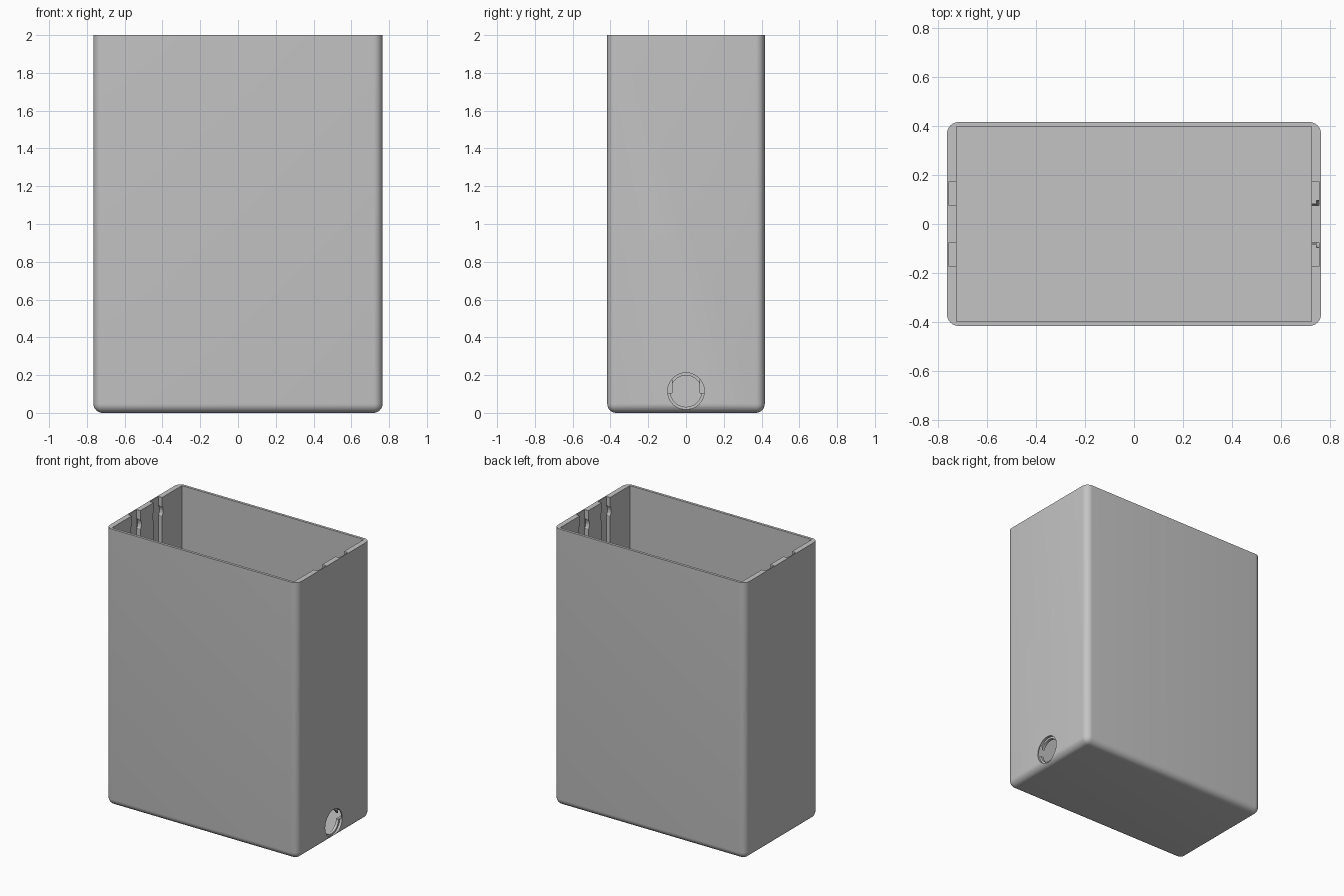
import bpy, bmesh, math
from mathutils import Matrix, Vector

old = bpy.data.objects.get("Cube")
if old:
    bpy.data.objects.remove(old, do_unlink=True)

HALF_X, HALF_Y, HEIGHT = 0.765, 0.417, 2.0
IN_X, IN_Y, FLOOR = 0.727, 0.398, 0.03
SLOT_BACK = 0.757
HOLE_Z = 0.115

grey = bpy.data.materials.new("light grey")
grey.use_nodes = True
grey.diffuse_color = (0.55, 0.55, 0.55, 1)
grey.node_tree.nodes["Principled BSDF"].inputs["Base Color"].default_value = grey.diffuse_color


def add_object(name, bm):
    mesh = bpy.data.meshes.new(name)
    bm.to_mesh(mesh)
    bm.free()
    mesh.materials.append(grey)
    obj = bpy.data.objects.new(name, mesh)
    bpy.context.collection.objects.link(obj)
    return obj


def box_mesh(low, high):
    low, high = Vector(low), Vector(high)
    bm = bmesh.new()
    bmesh.ops.create_cube(bm, size=1, matrix=Matrix.Translation((low + high) / 2)
                          @ Matrix.Diagonal((high - low).to_4d()))
    return bm


def disc_mesh(x_low, x_high, y, z, radius, sides=64):
    """Cylinder lying along x."""
    bm = bmesh.new()
    place = Matrix.Translation(((x_low + x_high) / 2, y, z)) @ Matrix.Rotation(math.pi / 2, 4, 'Y')
    bmesh.ops.create_cone(bm, cap_ends=True, segments=sides, radius1=radius, radius2=radius,
                          depth=x_high - x_low, matrix=place)
    return bm


def cut(target, bm):
    cutter = add_object("cutter", bm)
    cutter.hide_render = True
    mod = target.modifiers.new("cut", 'BOOLEAN')
    mod.operation, mod.solver, mod.object = 'DIFFERENCE', 'EXACT', cutter
    bpy.context.view_layer.objects.active = target
    bpy.ops.object.modifier_apply(modifier=mod.name)
    bpy.data.objects.remove(cutter, do_unlink=True)


# Outer body: rounded upright and bottom edges, square rim
bm = box_mesh((-HALF_X, -HALF_Y, 0), (HALF_X, HALF_Y, HEIGHT))
rounded = [e for e in bm.edges if min(v.co.z for v in e.verts) < 0.01]
bmesh.ops.bevel(bm, geom=rounded, offset=0.048, segments=8, profile=0.5, affect='EDGES')
shell = add_object("open_case", bm)

# Hollow interior
cut(shell, box_mesh((-IN_X, -IN_Y, FLOOR), (IN_X, IN_Y, HEIGHT + 0.1)))

# Snap slots in both end walls, each with a round undercut near the rim
for side in (-1, 1):
    x_low, x_high = sorted((side * (IN_X - 0.02), side * SLOT_BACK))
    for y in (-0.124, 0.124):
        cut(shell, box_mesh((x_low, y - 0.049, 0.105), (x_high, y + 0.049, HEIGHT + 0.1)))
        cut(shell, disc_mesh(x_low, x_high - 0.001 if side > 0 else x_high, y, 1.9, 0.06, 32)
            if side > 0 else disc_mesh(x_low + 0.001, x_high, y, 1.9, 0.06, 32))

# Cable hole with a shallow counterbore in the left end wall
cut(shell, disc_mesh(HALF_X - 0.018, HALF_X + 0.05, 0, HOLE_Z, 0.097))
cut(shell, disc_mesh(IN_X - 0.05, HALF_X + 0.05, 0, HOLE_Z, 0.083))

bpy.ops.object.select_all(action='DESELECT')
shell.select_set(True)
bpy.context.view_layer.objects.active = shell
bpy.ops.object.shade_smooth_by_angle(angle=math.radians(30))
